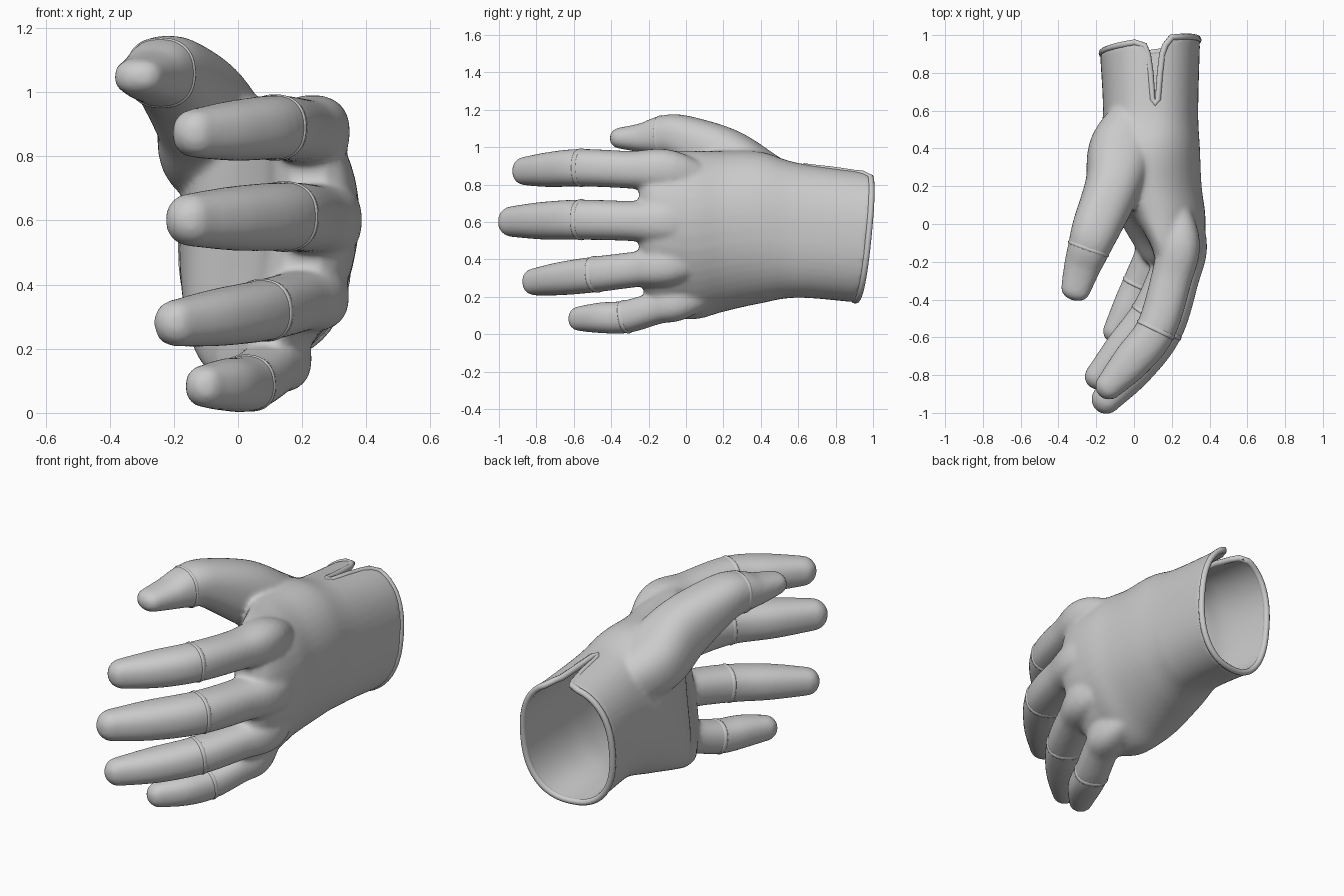
import bpy, bmesh, math
from mathutils import Vector

if "Cube" in bpy.data.objects:
    bpy.data.objects.remove(bpy.data.objects["Cube"], do_unlink=True)

GREY = (0.6, 0.6, 0.6, 1)
leather = bpy.data.materials.new("grey leather")
leather.use_nodes = True
leather.diffuse_color = GREY
leather.node_tree.nodes["Principled BSDF"].inputs["Base Color"].default_value = GREY

SIDES = 48
STEPS = 6
JOINT = 3 * STEPS


def smooth_path(stations):
    """Catmull-Rom through every number of the stations."""
    result = []
    last = len(stations) - 1
    for index in range(last):
        before, start, end, after = (stations[max(0, min(last, k))]
                                     for k in range(index - 1, index + 3))
        for step in range(STEPS):
            t = step / STEPS
            result.append([q + 0.5 * t * (r - p + t * (2 * p - 5 * q + 4 * r - w
                                                       + t * (3 * (q - r) + w - p)))
                           for p, q, r, w in zip(before, start, end, after)])
    return result + [list(stations[-1])]


def oval(centre, side, up, width, height):
    """Slightly squared ellipse."""
    points = []
    for k in range(SIDES):
        angle = math.tau * k / SIDES
        c, s = math.cos(angle), math.sin(angle)
        points.append(centre + side * math.copysign(abs(c) ** 0.85, c) * width
                      + up * math.copysign(abs(s) ** 0.85, s) * height)
    return points


def skin(bm, rings):
    """Closed tube through the rings."""
    rows = [[bm.verts.new(point) for point in ring] for ring in rings]
    for a, b in zip(rows, rows[1:]):
        for i in range(len(a)):
            j = (i + 1) % len(a)
            bm.faces.new((a[i], a[j], b[j], b[i]))
    bm.faces.new(rows[0][::-1])
    bm.faces.new(rows[-1])


def digit_frames(stations):
    """Frames square to the path, with a rounded tip."""
    path = smooth_path(stations)
    frames = []
    for i, (*centre, width, height) in enumerate(path):
        behind, ahead = path[max(0, i - 1)], path[min(len(path) - 1, i + 1)]
        along = (Vector(ahead[:3]) - Vector(behind[:3])).normalized()
        side = along.cross(Vector((0, 0, 1))).normalized()
        frames.append((Vector(centre), along, side, side.cross(along), width, height))
    centre, along, side, up, width, height = frames[-1]
    for k in range(1, 7):
        angle = k / 6 * 1.5
        shrink = math.cos(angle)
        frames.append((centre + along * height * math.sin(angle), along, side, up,
                       width * shrink, height * shrink))
    return frames


def palm_ring(station, grow=0.0):
    """Hand section: edges bow toward the palm, the wrist end is cut on a slant."""
    y, cx, cz, half_x, half_z = station
    bow = max(0, min(0.6, 0.6 - y))
    slant = max(0, min(1, (y - 0.6) / 0.34))
    ring = oval(Vector((cx, y, cz)), Vector((1, 0, 0)), Vector((0, 0, 1)),
                half_x + grow, half_z + grow)
    for point in ring:
        point.x -= bow * (point.z - 0.65) ** 2
        point.y += slant * (0.1 * (point.z - 0.52) + 0.14 * (point.x - 0.09))
    return ring


def new_object(name, bm):
    bmesh.ops.recalc_face_normals(bm, faces=bm.faces)
    mesh = bpy.data.meshes.new(name)
    bm.to_mesh(mesh)
    bm.free()
    mesh.materials.append(leather)
    mesh.shade_smooth()
    obj = bpy.data.objects.new(name, mesh)
    bpy.context.collection.objects.link(obj)
    return obj


def finger(knuckle, joint, tip, radius):
    """Buried root, knuckle, web, joint, pad and tip, tapering from one radius."""
    knuckle, joint, tip = Vector(knuckle), Vector(joint), Vector(tip)
    root = knuckle + Vector((-0.06, 0.28, (0.56 - knuckle.z) * 0.3))
    centres = [root, knuckle, knuckle.lerp(joint, 0.45) + Vector((0.015, 0, 0)), joint,
               joint.lerp(tip, 0.55) + Vector((0.01, 0, 0)), tip]
    heights = (0.6, 1.12, 1, 1, 0.94, 0.77)
    widths = (0.6, 1.12, 1.08, 1.06, 1.02, 0.74)
    return [(*c, radius * w, radius * h) for c, w, h in zip(centres, widths, heights)]


# Wrist opening to finger roots: y, centre x, centre z, half sizes
palm = [
    (0.94, 0.085, 0.52, 0.265, 0.35),
    (0.6, 0.088, 0.555, 0.252, 0.36),
    (0.4, 0.085, 0.57, 0.265, 0.405),
    (0.2, 0.11, 0.55, 0.25, 0.43),
    (0.05, 0.18, 0.53, 0.2, 0.45),
    (-0.1, 0.225, 0.54, 0.15, 0.44),
    (-0.2, 0.23, 0.57, 0.115, 0.38),
    (-0.25, 0.225, 0.58, 0.06, 0.3),
]
index = finger((0.235, -0.08, 0.87), (0.115, -0.56, 0.89), (-0.13, -0.855, 0.872), 0.1)
middle = finger((0.265, -0.08, 0.6), (0.145, -0.56, 0.612), (-0.145, -0.925, 0.602), 0.107)
ring = finger((0.24, -0.08, 0.37), (0.08, -0.48, 0.32), (-0.19, -0.805, 0.28), 0.095)
little = finger((0.13, -0.02, 0.18), (0.03, -0.32, 0.093), (-0.1, -0.565, 0.083), 0.087)
thumb = [
    (0.06, 0.62, 0.7, 0.13, 0.13),
    (-0.05, 0.4, 0.81, 0.185, 0.165),
    (-0.11, 0.2, 0.94, 0.15, 0.165),
    (-0.2, -0.02, 1.05, 0.128, 0.122),
    (-0.24, -0.13, 1.06, 0.112, 0.107),
    (-0.275, -0.23, 1.05, 0.097, 0.08),
    (-0.31, -0.35, 1.048, 0.078, 0.057),
]

# Palm and digits, with a seam band at each joint
body, bands = bmesh.new(), bmesh.new()
palm_path = smooth_path(palm)
skin(body, [palm_ring(station) for station in palm_path])
for stations, joint in [(f, JOINT) for f in (index, middle, ring, little)] + [(thumb, JOINT + STEPS)]:
    frames = digit_frames(stations)
    skin(body, [oval(c, side, up, w, h) for c, along, side, up, w, h in frames])
    c, along, side, up, w, h = frames[joint]
    skin(bands, [oval(c + along * shift, side, up, w + grow, h + grow) for shift, grow in
                 ((-0.028, -0.03), (-0.016, -0.002), (0, 0.003), (0.008, 0.001), (0.016, -0.03))])
glove = new_object("glove", body)
new_object("seam_bands", bands)

# Cutters for the hollow wrist and its slit, which flares at the opening
hollow = bmesh.new()
inside = [station for station in palm_path if station[0] > -0.05]
mouth = [1.1] + inside[0][1:]
skin(hollow, [palm_ring(station, -0.024) for station in [mouth] + inside])
slot = bmesh.new()
outline = [(0.1, 0.64), (0.125, 0.64), (0.135, 0.8), (0.15, 0.92), (0.24, 1.05),
           (0, 1.05), (0.07, 0.92), (0.09, 0.8)]
skin(slot, [[(x, y, z) for x, y in outline] for z in (0.7, 1.1)])
cutters = [new_object("hollow_cutter", hollow), new_object("slit_cutter", slot)]

# Fuse everything into one soft skin, then open the wrist
remesh = glove.modifiers.new("fuse", 'REMESH')
remesh.mode = 'VOXEL'
remesh.voxel_size = 0.013
relax = glove.modifiers.new("relax", 'SMOOTH')
relax.factor, relax.iterations = 0.5, 8
for cutter in cutters:
    cutter.hide_render = True
    cut = glove.modifiers.new(cutter.name, 'BOOLEAN')
    cut.operation, cut.solver, cut.object = 'DIFFERENCE', 'EXACT', cutter
bpy.context.view_layer.update()
fused = bpy.data.meshes.new_from_object(glove.evaluated_get(bpy.context.evaluated_depsgraph_get()))
glove.modifiers.clear()
glove.data = fused
fused.materials.clear()
fused.materials.append(leather)
for face in fused.polygons:
    face.material_index = 0
for cutter in cutters:
    bpy.data.objects.remove(cutter, do_unlink=True)
bpy.context.view_layer.objects.active = glove
glove.select_set(True)
bpy.ops.object.shade_smooth_by_angle(angle=math.radians(50))

# Rolled hem round the opening and down both sides of the slit
rim = palm_ring(palm[0], -0.01)
half = SIDES // 2
hem = [p for p in rim[half:] + rim[:half] if p.z < 0.7 or not 0.03 < p.x < 0.19]
gap = next(i for i, p in enumerate(hem) if p.x > 0.17 and p.z > 0.7 and hem[i + 1].x < 0.05)
edge = [(0.165, 0.945, 0.858), (0.15, 0.9, 0.862), (0.138, 0.8, 0.877), (0.128, 0.66, 0.893),
        (0.112, 0.635, 0.897), (0.097, 0.66, 0.893), (0.087, 0.8, 0.877), (0.073, 0.9, 0.862),
        (0.055, 0.945, 0.858)]
hem[gap + 1:gap + 1] = [Vector(p) for p in edge]
curve = bpy.data.curves.new("cuff_hem", 'CURVE')
curve.dimensions = '3D'
curve.bevel_depth = 0.017
curve.bevel_resolution = 3
spline = curve.splines.new('POLY')
spline.points.add(len(hem) - 1)
for control, point in zip(spline.points, hem):
    control.co = (*point, 1)
spline.use_cyclic_u = True
spline.use_smooth = True
curve.materials.append(leather)
bpy.context.collection.objects.link(bpy.data.objects.new("cuff_hem", curve))
